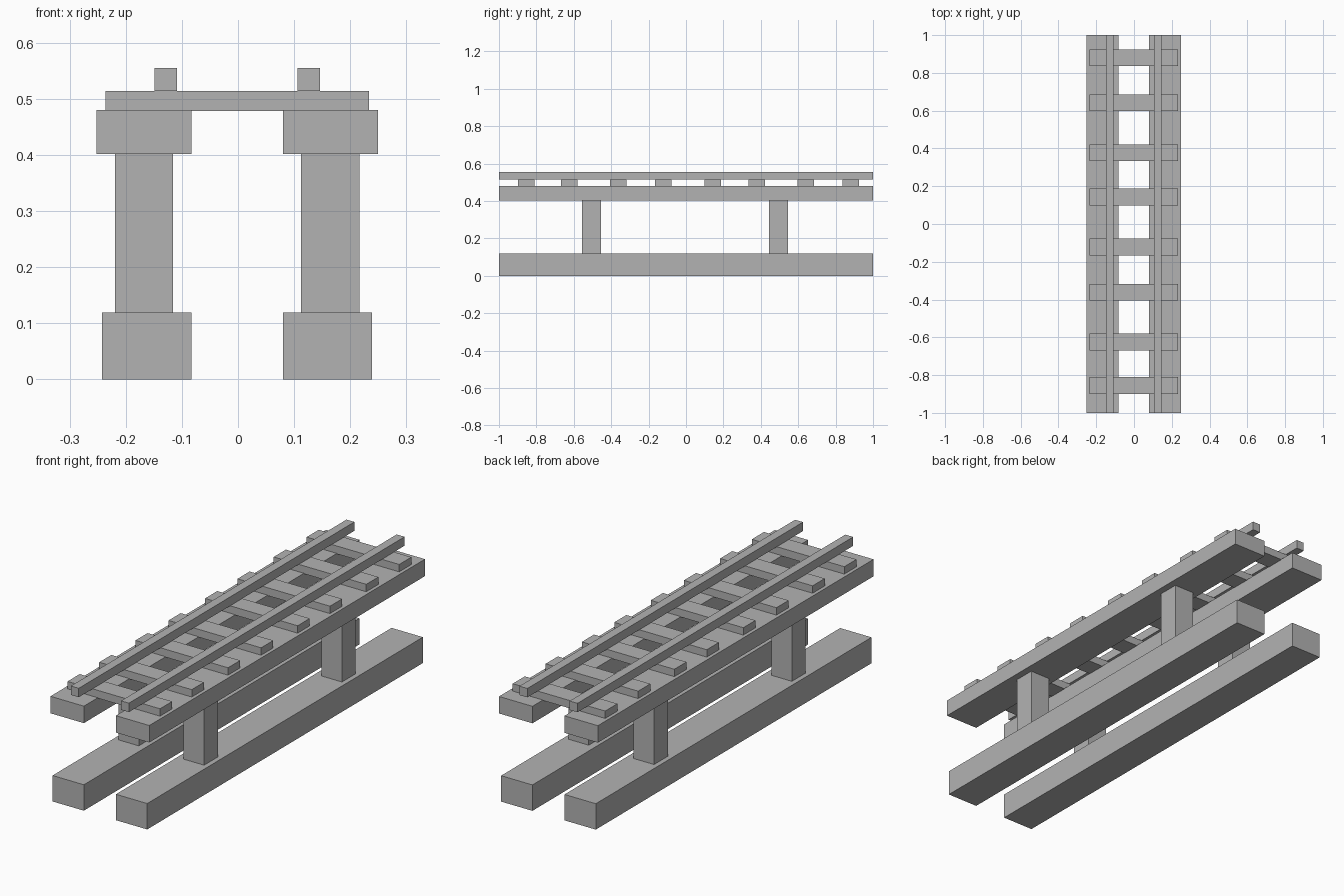
import bpy

if "Cube" in bpy.data.objects:
    bpy.data.objects.remove(bpy.data.objects["Cube"], do_unlink=True)

# Single plain grey
grey = bpy.data.materials.new("plain_grey")
grey.use_nodes = True
COLOUR = (0.45, 0.45, 0.45, 1)
grey.diffuse_color = COLOUR
grey.node_tree.nodes["Principled BSDF"].inputs["Base Color"].default_value = COLOUR

MID = -0.0015  # centre line of the track


def box(name, x, y, z):
    """Box spanning the given (min, max) ranges."""
    spans = (x, y, z)
    bpy.ops.mesh.primitive_cube_add(size=1, location=[(a + b) / 2 for a, b in spans])
    obj = bpy.context.object
    obj.name = name
    obj.scale = [b - a for a, b in spans]
    bpy.ops.object.transform_apply(location=False, rotation=False, scale=True)
    obj.data.materials.append(grey)
    return obj


def pair(name, inner, outer, y, z):
    """Matching boxes on both sides of the centre line."""
    box("left_" + name, (MID + inner, MID + outer), y, z)
    box("right_" + name, (MID - outer, MID - inner), y, z)


LENGTH = (-1, 1)

# Ground beams, posts and upper beams
pair("ground_beam", 0.0815, 0.2405, LENGTH, (0, 0.119))
for end, y in (("front", -0.505), ("back", 0.495)):
    pair(end + "_post", 0.114, 0.218, (y - 0.05, y + 0.05), (0.119, 0.402))
pair("upper_beam", 0.0815, 0.251, LENGTH, (0.402, 0.48))

# Unevenly spaced sleepers
for i, y in enumerate((-0.855, -0.625, -0.362, -0.122, 0.143, 0.378, 0.641, 0.88)):
    box(f"sleeper_{i + 1}", (MID - 0.235, MID + 0.235),
        (y - 0.044, y + 0.044), (0.478, 0.514))

# Rails
pair("rail", 0.1075, 0.1475, LENGTH, (0.514, 0.555))
